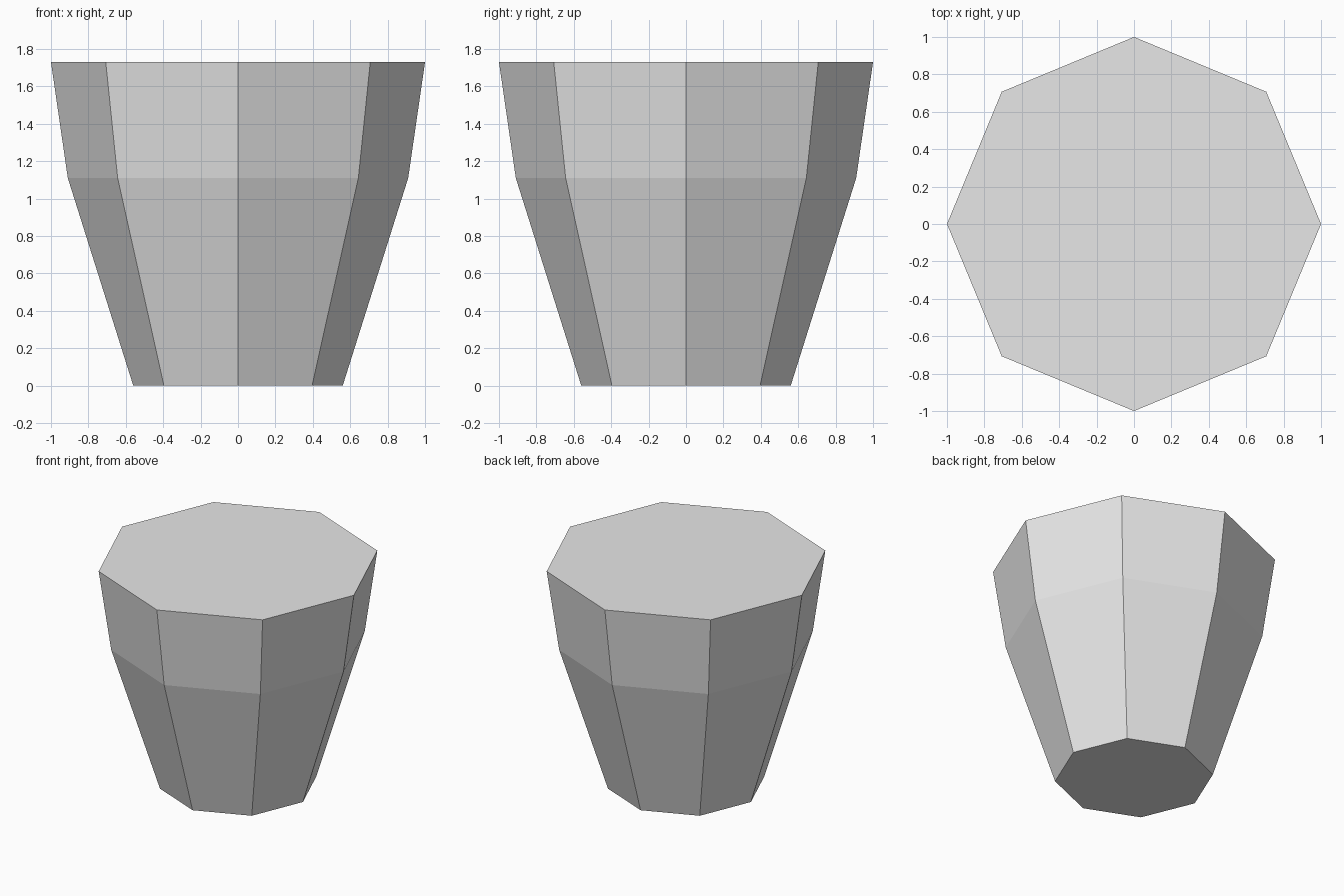
import bpy
import bmesh
from math import cos, sin, pi

cube = bpy.data.objects.get("Cube")
if cube:
    bpy.data.objects.remove(cube, do_unlink=True)

SIDES = 8
PROFILE = [(0.56, 0.0), (0.91, 1.11), (1.0, 1.73)]  # radius, height

# Plain grey
grey = bpy.data.materials.new("light_grey")
grey.use_nodes = True
colour = (0.8, 0.8, 0.8, 1.0)
grey.diffuse_color = colour
grey.node_tree.nodes["Principled BSDF"].inputs["Base Color"].default_value = colour


def ring(bm, radius, height):
    angles = [2 * pi * i / SIDES for i in range(SIDES)]
    return [bm.verts.new((radius * cos(a), radius * sin(a), height)) for a in angles]


# Solid eight-sided tapered body, flaring less above the shoulder
bm = bmesh.new()
rings = [ring(bm, r, z) for r, z in PROFILE]
for low, high in zip(rings, rings[1:]):
    for i in range(SIDES):
        j = (i + 1) % SIDES
        bm.faces.new((low[i], low[j], high[j], high[i]))

# Flat base and top
bm.faces.new(rings[0][::-1])
bm.faces.new(rings[-1])

mesh = bpy.data.meshes.new("tapered_body")
bm.to_mesh(mesh)
bm.free()
mesh.materials.append(grey)
body = bpy.data.objects.new("tapered_body", mesh)
bpy.context.collection.objects.link(body)
